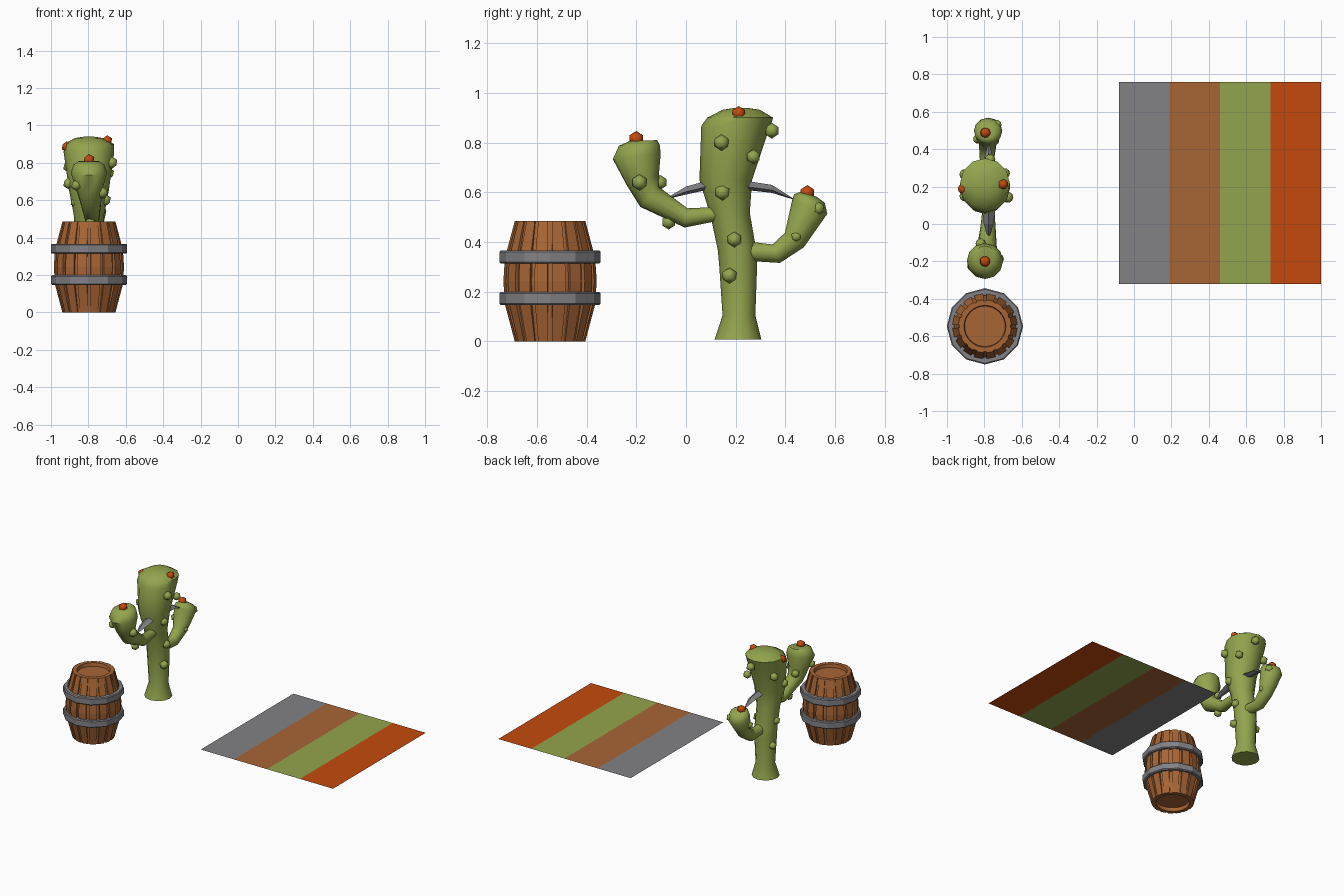
import bpy, bmesh, math
from mathutils import Matrix, Vector

if "Cube" in bpy.data.objects:
    bpy.data.objects.remove(bpy.data.objects["Cube"])

def material(name, rgb):
    m = bpy.data.materials.new(name)
    m.diffuse_color = (*rgb, 1)
    m.use_nodes = True
    m.node_tree.nodes["Principled BSDF"].inputs["Base Color"].default_value = m.diffuse_color
    return m

GREY = material("iron grey", (0.225, 0.225, 0.24))
BROWN = material("wood brown", (0.39, 0.132, 0.036))
GREEN = material("plant green", (0.29, 0.375, 0.075))
ORANGE = material("flower orange", (0.56, 0.068, 0.004))

def finish(name, bm, mats, smooth=None):
    bmesh.ops.recalc_face_normals(bm, faces=bm.faces)
    me = bpy.data.meshes.new(name)
    bm.to_mesh(me)
    bm.free()
    ob = bpy.data.objects.new(name, me)
    bpy.context.collection.objects.link(ob)
    for m in mats:
        me.materials.append(m)
    if smooth:
        bpy.ops.object.select_all(action='DESELECT')
        bpy.context.view_layer.objects.active = ob
        ob.select_set(True)
        bpy.ops.object.shade_smooth_by_angle(angle=math.radians(smooth))
    return ob

def bridge(bm, rings, closed=False):
    """Skin a list of vertex rings, capping the ends unless closed."""
    n = len(rings[0])
    pairs = list(zip(rings, rings[1:])) + ([(rings[-1], rings[0])] if closed else [])
    for a, b in pairs:
        for i in range(n):
            j = (i + 1) % n
            bm.faces.new((a[i], a[j], b[j], b[i]))
    if not closed:
        bm.faces.new(rings[0])
        bm.faces.new(rings[-1])

def lathe(bm, profile, sides, centre, closed=False):
    rings = [[bm.verts.new((centre[0] + r * math.cos(math.tau * i / sides),
                            centre[1] + r * math.sin(math.tau * i / sides), z))
              for i in range(sides)] for r, z in profile]
    bridge(bm, rings, closed)

def limb(name, sections, sides=12):
    """Tube from (x, y, z, radius, heading in the yz plane in degrees)."""
    bm = bmesh.new()
    rings = []
    for x, y, z, r, heading in sections:
        h = math.radians(heading)
        side = Vector((0, math.sin(h), -math.cos(h)))
        rings.append([bm.verts.new(Vector((x, y, z))
                      + Vector((1, 0, 0)) * r * math.cos(math.tau * i / sides)
                      + side * r * math.sin(math.tau * i / sides)) for i in range(sides)])
    bridge(bm, rings)
    return finish(name, bm, [GREEN], 50)

# ---- barrel ----
BC = (-0.797, -0.547)
H = 0.485

bm = bmesh.new()   # core with recessed lids
lathe(bm, [(0.108, 0.025), (0.112, 0), (0.136, 0), (0.168, 0.15), (0.172, H / 2),
           (0.168, H - 0.15), (0.136, H), (0.112, H), (0.108, H - 0.025)], 32, BC)
finish("barrel_core", bm, [BROWN])

bm = bmesh.new()   # staves, separated by narrow grooves
STAVES = 16
outer = [(0.142, 0), (0.182, 0.15), (0.188, H / 2), (0.182, H - 0.15), (0.142, H)]
for k in range(STAVES):
    a = math.tau * (k + 0.5) / STAVES
    rings = []
    for r, z in outer:
        ring = []
        for rr, s in ((r - 0.03, -1), (r, -1), (r, 1), (r - 0.03, 1)):
            t = a + s * math.radians(8.2)
            ring.append(bm.verts.new((BC[0] + rr * math.cos(t), BC[1] + rr * math.sin(t), z)))
        rings.append(ring)
    bridge(bm, rings)
finish("barrel_staves", bm, [BROWN])

for label, z in (("lower", 0.173), ("upper", 0.34)):   # iron hoops
    bm = bmesh.new()
    lathe(bm, [(0.165, z - 0.026), (0.198, z - 0.026), (0.204, z - 0.02),
               (0.204, z + 0.02), (0.198, z + 0.026), (0.165, z + 0.026)], 12, BC, True)
    finish(label + "_hoop", bm, [GREY])

# ---- cactus ----
CX = -0.797
limb("cactus_trunk", [(CX, 0.209, 0.008, 0.094, 90), (CX, 0.213, 0.105, 0.066, 90),
                      (CX, 0.21, 0.3, 0.076, 90), (CX, 0.205, 0.37, 0.077, 92),
                      (CX, 0.178, 0.51, 0.079, 95), (CX, 0.16, 0.65, 0.106, 90),
                      (CX, 0.196, 0.855, 0.135, 85), (CX, 0.218, 0.9, 0.133, 90),
                      (CX, 0.222, 0.932, 0.075, 90), (CX, 0.222, 0.939, 0.03, 90)])
limb("front_arm", [(-0.778, 0.15, 0.517, 0.028, 190), (-0.778, 0.1, 0.51, 0.03, 190),
                   (-0.78, 0.0, 0.497, 0.039, 172), (-0.787, -0.147, 0.582, 0.055, 138),
                   (-0.795, -0.175, 0.65, 0.068, 105), (-0.797, -0.198, 0.745, 0.097, 97),
                   (-0.797, -0.188, 0.79, 0.082, 92), (-0.797, -0.172, 0.808, 0.055, 92)])
limb("back_arm", [(-0.785, 0.22, 0.36, 0.038, 0), (-0.785, 0.283, 0.36, 0.038, 0),
                  (-0.785, 0.363, 0.353, 0.04, 22), (-0.782, 0.436, 0.408, 0.048, 52),
                  (-0.78, 0.498, 0.542, 0.076, 68), (-0.78, 0.497, 0.575, 0.064, 74),
                  (-0.78, 0.49, 0.592, 0.035, 76)])

# Curved thorns: (y, z, half width in x, half height)
for name, sections in (
        ("front_thorn", [(0.1, 0.632, 0.038, 0.019), (0.0, 0.607, 0.026, 0.016), (-0.078, 0.575, 0.002, 0.002)]),
        ("back_thorn", [(0.21, 0.632, 0.038, 0.019), (0.345, 0.614, 0.026, 0.016), (0.432, 0.573, 0.002, 0.002)])):
    bm = bmesh.new()
    bridge(bm, [[bm.verts.new((-0.777 + w * sx, y, z + h * sz))
                 for sx, sz in ((-1, -0.3), (0, -1), (1, -0.3), (0, 1))]
                for y, z, w, h in sections])
    finish(name, bm, [GREY])

def knobs(name, mat, items):
    bm = bmesh.new()
    for x, y, z, r in items:
        bmesh.ops.create_icosphere(bm, subdivisions=1, radius=r,
                                   matrix=Matrix.Translation((x, y, z)))
    finish(name, bm, [mat], 60)

knobs("trunk_knobs", GREEN, [
    (-0.675, 0.143, 0.80, 0.033), (-0.69, 0.271, 0.743, 0.03), (-0.71, 0.147, 0.60, 0.033),
    (-0.722, 0.195, 0.41, 0.032), (-0.725, 0.175, 0.265, 0.032), (-0.77, 0.345, 0.848, 0.032),
    (-0.905, 0.15, 0.69, 0.032), (-0.868, 0.145, 0.59, 0.03), (-0.868, 0.19, 0.42, 0.03),
    (-0.868, 0.23, 0.25, 0.03), (-0.905, 0.265, 0.78, 0.032)])
knobs("arm_knobs", GREEN, [
    (-0.725, -0.187, 0.64, 0.033), (-0.82, -0.104, 0.64, 0.03), (-0.79, -0.07, 0.48, 0.03),
    (-0.865, -0.225, 0.68, 0.03), (-0.742, 0.444, 0.422, 0.023), (-0.735, 0.53, 0.535, 0.03),
    (-0.835, 0.455, 0.48, 0.028)])
knobs("flowers", ORANGE, [
    (-0.7, 0.212, 0.917, 0.03), (-0.915, 0.188, 0.885, 0.03),
    (-0.797, -0.2, 0.815, 0.032), (-0.795, 0.488, 0.598, 0.031)])

# ---- striped mat: four equal coloured strips ----
bm = bmesh.new()
xs = [-0.08 + 0.27 * i for i in range(5)]
cols = [(bm.verts.new((x, -0.32, 0.001)), bm.verts.new((x, 0.76, 0.001))) for x in xs]
for i, (a, b) in enumerate(zip(cols, cols[1:])):
    bm.faces.new((a[0], b[0], b[1], a[1])).material_index = i
finish("striped_mat", bm, [GREY, BROWN, GREEN, ORANGE])
